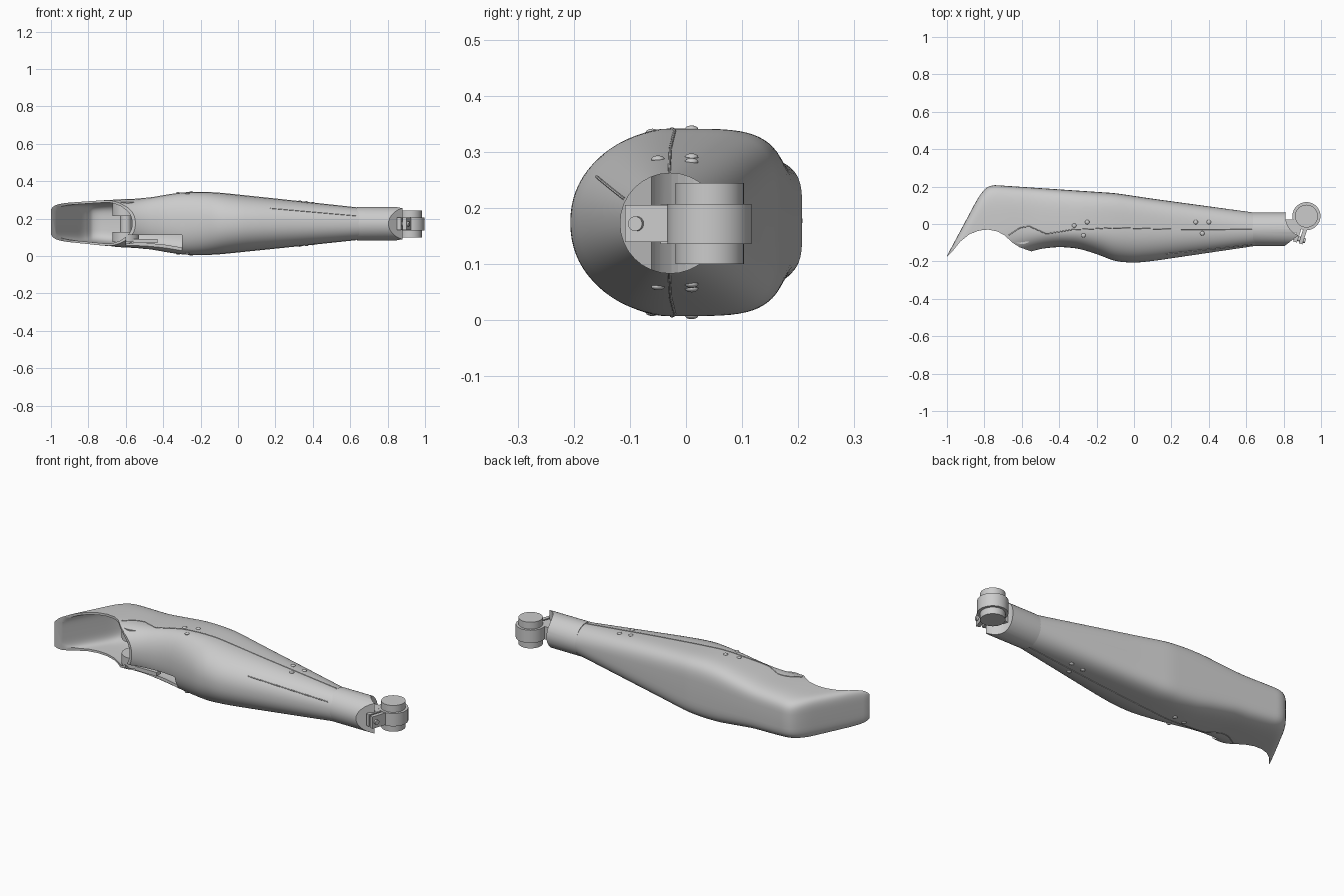
import bpy, math
from mathutils import Vector

if "Cube" in bpy.data.objects:
    bpy.data.objects.remove(bpy.data.objects["Cube"])

# Outline keys along x: back edge, front edge, half width, squareness of the back
BACK = [(-1, -.17), (-.81, .185), (-.77, .21), (-.7, .205), (-.1, .165), (.1, .135), (.65, .06)]
FRONT = [(-1, -.34), (-.7, -.2), (-.56, -.15), (-.5, -.132), (-.4, -.122), (-.3, -.13),
         (-.2, -.16), (-.1, -.2), (0, -.208), (.1, -.198), (.65, -.117)]
WIDTH = [(-1, .085), (-.97, .1), (-.7, .123), (-.53, .13), (-.3, .164), (-.2, .168),
         (-.1, .163), (.2, .132), (.65, .084)]
SQUARE = [(-1, 4.5), (-.1, 4.5), (.2, 3.5), (.65, 2)]
MID = [(-1, .182), (-.6, .175), (.65, .173)]


def lerp(keys, x):
    if x <= keys[0][0]:
        return keys[0][1]
    for (a, p), (b, q) in zip(keys, keys[1:]):
        if x <= b:
            return p + (q - p) * (x - a) / (b - a)
    return keys[-1][1]


def key(keys, x):
    r = min(.035, max(0, x + 1), max(0, .65 - x))
    return sum(lerp(keys, x + r * k / 3) for k in range(-3, 4)) / 7


def section(x, inset=0):
    hi, lo = key(BACK, x), key(FRONT, x)
    c = min(-.03, lo + .55 * (hi - lo))
    slope = 2.1 if x < -.8 else 1
    return hi - inset * slope, lo + inset, c, key(WIDTH, x) - inset, key(SQUARE, x), key(MID, x)


def side_z(x, y, side):
    hi, lo, c, w, n, m = section(x)
    t, n = ((y - c) / (hi - c), n) if y > c else ((c - y) / (c - lo), 2.15)
    return m + side * w * (1 - min(1, t) ** n) ** (1 / n)


def mesh_obj(name, verts, faces):
    me = bpy.data.meshes.new(name)
    me.from_pydata(verts, [], faces)
    ob = bpy.data.objects.new(name, me)
    bpy.context.collection.objects.link(ob)
    bpy.context.view_layer.objects.active = ob
    bpy.ops.object.select_all(action='DESELECT')
    ob.select_set(True)
    bpy.ops.object.mode_set(mode='EDIT')
    bpy.ops.mesh.select_all(action='SELECT')
    bpy.ops.mesh.normals_make_consistent(inside=False)
    bpy.ops.object.mode_set(mode='OBJECT')
    return ob


def loft(name, x0, x1, steps, inset=0, n=72):
    verts, faces = [], []
    for i in range(steps + 1):
        x = x0 + (x1 - x0) * i / steps
        hi, lo, c, w, sq, m = section(x, inset)
        for j in range(n):
            a = math.tau * j / n
            s, k = math.sin(a), math.cos(a)
            e, h = (sq, hi - c) if s > 0 else (2.15, c - lo)
            verts.append((x, c + h * math.copysign(abs(s) ** (2 / e), s),
                          m + w * math.copysign(abs(k) ** (2 / e), k)))
    for i in range(steps):
        for j in range(n):
            a, b = i * n + j, i * n + (j + 1) % n
            faces.append((a, b, b + n, a + n))
    faces += [tuple(range(n)), tuple(range(steps * n, steps * n + n))]
    return mesh_obj(name, verts, faces)


def prism(name, pts, z0, z1):
    n = len(pts)
    verts = [(x, y, z) for z in (z0, z1) for x, y in pts]
    faces = [tuple(range(n)), tuple(range(n, 2 * n))]
    faces += [(i, (i + 1) % n, n + (i + 1) % n, n + i) for i in range(n)]
    return mesh_obj(name, verts, faces)


def box(name, x0, x1, y0, y1, z0, z1):
    return prism(name, [(x0, y0), (x1, y0), (x1, y1), (x0, y1)], z0, z1)


def disc(x, y, r, n=48):
    return [(x + r * math.cos(math.tau * i / n), y + r * math.sin(math.tau * i / n)) for i in range(n)]


def cut(ob, cutter):
    mod = ob.modifiers.new('cut', 'BOOLEAN')
    mod.operation, mod.object, mod.solver = 'DIFFERENCE', cutter, 'EXACT'
    bpy.context.view_layer.objects.active = ob
    bpy.ops.object.modifier_apply(modifier=mod.name)
    bpy.data.objects.remove(cutter)


def smooth(ob, angle=30):
    bpy.ops.object.select_all(action='DESELECT')
    ob.select_set(True)
    bpy.context.view_layer.objects.active = ob
    bpy.ops.object.shade_smooth_by_angle(angle=math.radians(angle))


def rod(name, a, b, r):
    a, b = Vector(a), Vector(b)
    bpy.ops.mesh.primitive_cylinder_add(vertices=32, radius=r, depth=(b - a).length, location=(a + b) / 2)
    ob = bpy.context.object
    ob.name = name
    ob.rotation_euler = (b - a).to_track_quat('Z', 'Y').to_euler()
    smooth(ob)
    return ob


# Hollow limb shell with arched joint opening and a side notch
shell = loft('limb_shell', -1, .65, 110)
cut(shell, loft('cavity', -1.0, -.15, 60, .012))
arch = [(-1.1, -.22), (-1.005, -.182), (-.97, -.145), (-.93, -.095), (-.88, -.055), (-.83, -.035),
        (-.78, -.03), (-.73, -.04), (-.69, -.062), (-.65, -.1), (-.61, -.125), (-.545, -.148),
        (-.535, -.45), (-1.1, -.45)]
cut(shell, prism('arch_cutter', arch, -.1, .5))
cut(shell, box('notch_cutter', -.6, -.3, -.3, -.08, -.05, .112))
smooth(shell, 35)

# Joint discs inside the opening
for name, z0, z1 in (('lower_joint_disc', .075, .13), ('upper_joint_disc', .215, .288)):
    smooth(prism(name, disc(-.6, -.035, .072), z0, z1))
rod('joint_spacer', (-.6, -.035, .06), (-.6, -.035, .29), .03)
box('notch_bracket', -.56, -.43, -.1, -.06, .07, .092)

# Neck cuff, trimmed by a slanted plane and around the end ring
RX, RY = .922, .042
neck = rod('neck_cuff', (.635, -.028, .173), (.885, -.028, .173), .09)
cut(neck, prism('slant_cutter', [(.795, -.125), (.9, -.045), (1, -.045), (1, -.2), (.795, -.2)], 0, .4))
cut(neck, prism('ring_cutter', disc(RX, RY, .112), 0, .4))
smooth(neck)
box('neck_tongue', .78, .89, -.045, .025, .136, .206)

# End ring, pin and split clamp
smooth(prism('end_ring', disc(RX, RY, .075, 64), .136, .207))
smooth(prism('end_pin', disc(RX, RY, .061, 64), .1, .245))
ang = math.radians(-108)
d, t = Vector((math.cos(ang), math.sin(ang), 0)), Vector((-math.sin(ang), math.cos(ang), 0))
hub = Vector((RX, RY, 0))
for s, name in ((-1, 'left_clamp_tab'), (1, 'right_clamp_tab')):
    corners = [hub + d * u + t * v * s for u, v in ((.06, .005), (.15, .005), (.15, .026), (.06, .026))]
    prism(name, [(p.x, p.y) for p in corners], .139, .205)
p = hub + d * .128 + Vector((0, 0, .172))
rod('clamp_bolt', p - t * .036, p + t * .036, .013)

# Rivets on both sides
for i, (x, y) in enumerate([(-.32, -.008), (-.25, .01), (-.27, -.06), (.33, .01), (.4, .01), (.365, -.05)]):
    for s in (-1, 1):
        bpy.ops.mesh.primitive_uv_sphere_add(segments=20, ring_count=10, radius=.012,
                                             location=(x, y, side_z(x, y, s)))
        rivet = bpy.context.object
        rivet.name = f'rivet_{i}_{"upper" if s > 0 else "lower"}'
        rivet.scale.z = .55
        smooth(rivet, 60)


# Seam lines along both sides and the front
def seam(name, pts):
    cu = bpy.data.curves.new(name, 'CURVE')
    cu.dimensions, cu.bevel_depth, cu.bevel_resolution = '3D', .0025, 1
    sp = cu.splines.new('POLY')
    sp.points.add(len(pts) - 1)
    for q, co in zip(sp.points, pts):
        q.co = (*co, 1)
    bpy.context.collection.objects.link(bpy.data.objects.new(name, cu))


path = [(-.67, -.06), (-.61, -.02), (-.56, -.012), (-.52, -.03), (-.47, -.052), (-.42, -.045),
        (-.33, -.03), (-.2, -.025), (-.12, -.02), (.2, -.028), (.63, -.03)]
for s, name in ((-1, 'lower_seam'), (1, 'upper_seam')):
    xs = [-.67 + 1.3 * i / 80 for i in range(81)]
    seam(name, [(x, lerp(path, x), side_z(x, lerp(path, x), s)) for x in xs])
front = []
for i in range(25):
    x = .17 + .46 * i / 24
    hi, lo, c, w, n, m = section(x)
    z = .256 - .04 * i / 24
    front.append((x, c - (c - lo) * (1 - min(1, (z - m) / w) ** 2.15) ** (1 / 2.15), z))
seam('front_seam', front)
